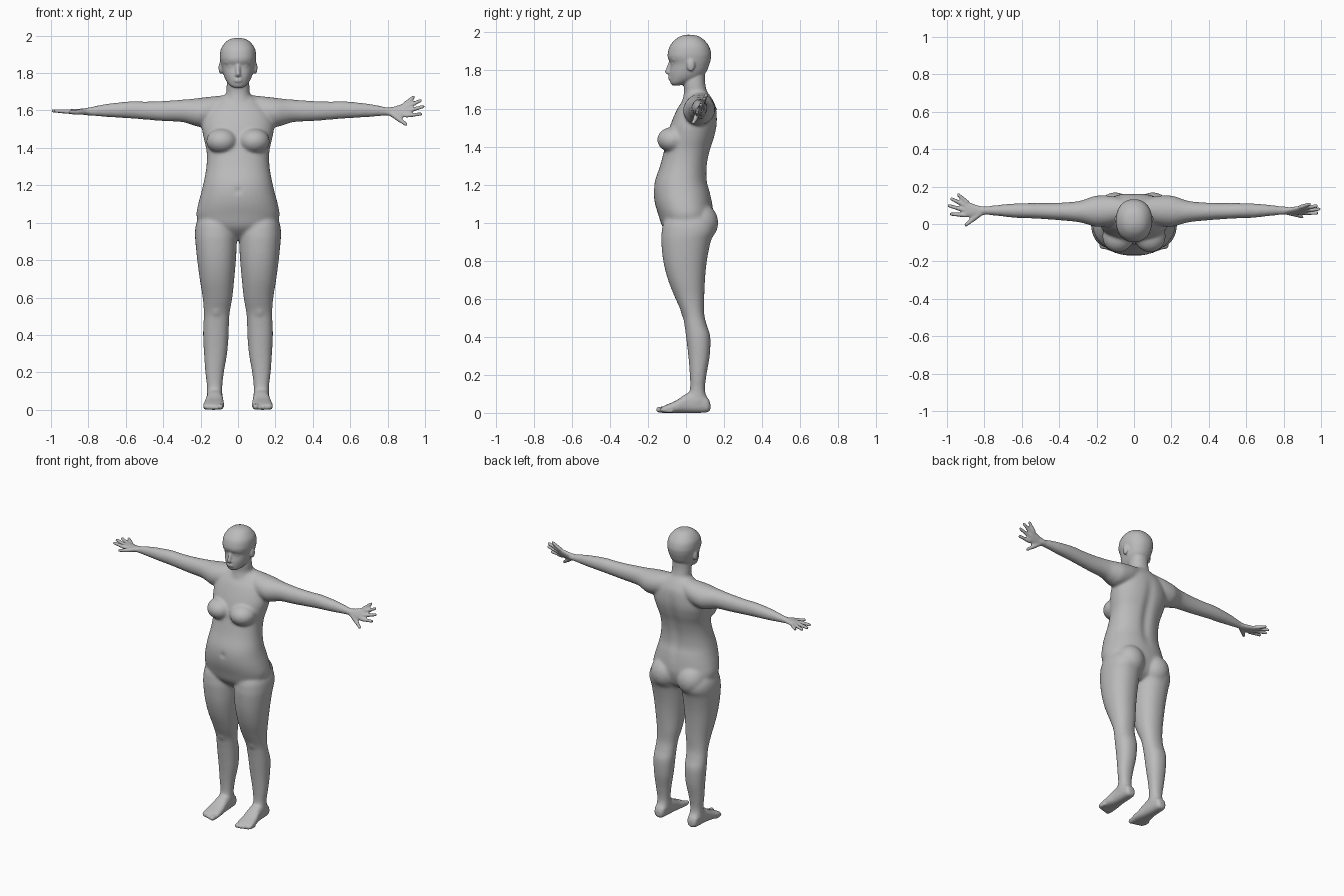
import bpy, bmesh, math
from mathutils import Vector, Matrix

cube = bpy.data.objects.get("Cube")
if cube:
    bpy.data.objects.remove(cube, do_unlink=True)

skin = bpy.data.materials.new("plain_grey")
skin.use_nodes = True
grey = (0.5, 0.5, 0.5, 1)
skin.diffuse_color = grey
skin.node_tree.nodes["Principled BSDF"].inputs["Base Color"].default_value = grey

bm = bmesh.new()
SIDES, STEPS = 40, 5
MIRROR = {side: Matrix.Diagonal((side, 1, 1, 1)) for side in (1, -1)}


def blend(rows):
    """Pass a smooth curve through the section rows."""
    rows = [Vector(r) for r in rows]
    padded = [rows[0]] + rows + [rows[-1]]
    for a, b, c, d in zip(padded, padded[1:], padded[2:], padded[3:]):
        for i in range(STEPS):
            t = i / STEPS
            yield b + (c - a) * t / 2 + (a - b * 2.5 + c * 2 - d / 2) * t**2 \
                + (b * 1.5 - a / 2 - c * 1.5 + d / 2) * t**3
    yield rows[-1]


def loft(axis, rows, matrix=Matrix(), power=2.2):
    """Closed skin over sections (position, low, high, low, high)."""
    u, v = [k for k in range(3) if k != axis]
    rings = []
    for t, u0, u1, v0, v1 in blend(rows):
        ring = []
        for i in range(SIDES):
            angle = math.tau * i / SIDES
            c, s = math.cos(angle), math.sin(angle)
            co = Vector((0, 0, 0))
            co[axis] = t
            co[u] = (u0 + u1) / 2 + (u1 - u0) / 2 * math.copysign(abs(c) ** (2 / power), c)
            co[v] = (v0 + v1) / 2 + (v1 - v0) / 2 * math.copysign(abs(s) ** (2 / power), s)
            ring.append(bm.verts.new(matrix @ co))
        rings.append(ring)
    for low, high in zip(rings, rings[1:]):
        for i in range(SIDES):
            j = (i + 1) % SIDES
            bm.faces.new((low[i], low[j], high[j], high[i]))
    bm.faces.new(rings[0])
    bm.faces.new(rings[-1])


def ellipsoid(center, radii, matrix=Matrix()):
    place = matrix @ Matrix.Translation(center) @ Matrix.Diagonal((*radii, 1))
    bmesh.ops.create_uvsphere(bm, u_segments=24, v_segments=16, radius=1, matrix=place)


def capsule(start, end, r0, r1, matrix=Matrix()):
    start, end = Vector(start), Vector(end)
    made = bmesh.ops.create_uvsphere(bm, u_segments=20, v_segments=14, radius=1)
    for v in made["verts"]:
        far = v.co.dot(end - start) > 0
        v.co = matrix @ (end + v.co * r1 if far else start + v.co * r0)


# Torso and neck: height, half width, front, back
torso = [(.91, .06, -.05, .07), (.94, .14, -.09, .11), (.98, .2, -.125, .13),
         (1.04, .222, -.145, .143), (1.1, .213, -.163, .138), (1.16, .197, -.17, .128),
         (1.22, .183, -.163, .113), (1.3, .169, -.136, .114), (1.38, .168, -.115, .13),
         (1.45, .183, -.1, .152), (1.52, .193, -.08, .165), (1.6, .17, -.045, .16),
         (1.65, .12, -.012, .138), (1.69, .06, .01, .11)]
neck = [(1.6, .08, -.03, .14), (1.65, .073, -.018, .128), (1.69, .063, -.01, .11),
        (1.74, .06, -.012, .1), (1.8, .055, 0, .1)]
# Head, with the face set back a little at the eyes
head = [(1.722, .025, -.072, -.03), (1.735, .045, -.082, .01), (1.76, .064, -.086, .07),
        (1.79, .077, -.087, .105), (1.835, .088, -.082, .124), (1.865, .095, -.095, .131),
        (1.89, .097, -.096, .132), (1.93, .091, -.084, .12), (1.965, .067, -.054, .09),
        (1.982, .04, -.024, .06), (1.988, .01, 0, .025)]
for sections in (torso, neck, head):
    loft(2, [(z, -w, w, front, back) for z, w, front, back in sections])

# Nose, lips and chin
capsule((0, -.084, 1.84), (0, -.098, 1.793), .009, .013)
for height in (1.757, 1.767):
    ellipsoid((0, -.083, height), (.026, .012, .006))
ellipsoid((0, -.066, 1.74), (.024, .018, .016))

leg = [(1.06, .06, .19, -.08, .1), (1, .02, .222, -.118, .145), (.95, .006, .23, -.128, .15),
       (.9, .006, .228, -.13, .13), (.8, .011, .218, -.12, .11), (.7, .02, .205, -.095, .1),
       (.6, .03, .189, -.055, .096), (.52, .044, .183, -.02, .096), (.46, .048, .185, -.008, .11),
       (.4, .05, .187, 0, .128), (.3, .058, .182, .012, .125), (.2, .075, .175, .02, .108),
       (.12, .084, .166, .02, .1), (.06, .083, .168, 0, .115), (.02, .09, .16, .02, .11)]
foot = [(.128, .105, .145, .015, .05), (.11, .09, .16, .003, .085), (.06, .084, .166, 0, .115),
        (0, .08, .17, 0, .1), (-.05, .076, .18, 0, .066), (-.1, .074, .186, 0, .044),
        (-.125, .08, .182, 0, .032), (-.135, .09, .165, .005, .025)]
arm = [(.04, .03, .13, 1.57, 1.685), (.12, -.005, .15, 1.53, 1.677), (.2, -.015, .152, 1.512, 1.668),
       (.25, -.002, .137, 1.524, 1.662), (.3, .01, .122, 1.538, 1.658), (.4, .02, .114, 1.543, 1.651),
       (.5, .027, .112, 1.551, 1.648), (.56, .03, .112, 1.556, 1.65), (.64, .033, .11, 1.561, 1.643),
       (.72, .042, .103, 1.566, 1.633), (.8, .05, .094, 1.573, 1.616), (.83, .055, .09, 1.577, 1.608)]
palm = [(.79, -.02, .022, -.016, .018), (.83, -.028, .028, -.016, .016),
        (.87, -.034, .042, -.014, .014), (.9, -.032, .052, -.012, .012), (.915, -.02, .04, -.008, .008)]
# Knuckle and tip of each finger, along the hand and across it
fingers = [((.9, -.023), (.977, -.017)), ((.908, .004), (.989, .028)),
           ((.904, .03), (.975, .064)), ((.893, .046), (.938, .085))]
HAND_TURN = {1: math.radians(62), -1: 0}

for side, mirror in MIRROR.items():
    # Eyes, brows and ears
    ellipsoid((.035, -.06, 1.836), (.018, .017, .012), mirror)
    capsule((.018, -.08, 1.86), (.06, -.062, 1.858), .011, .009, mirror)
    capsule((.007, -.088, 1.788), (.011, -.086, 1.787), .009, .008, mirror)
    ellipsoid((.092, .026, 1.828), (.012, .021, .034), mirror)
    # Bust, buttocks and kneecaps
    ellipsoid((.086, -.067, 1.436), (.084, .085, .068), mirror)
    ellipsoid((.1, .07, 1.0), (.098, .1, .105), mirror)
    ellipsoid((.115, .006, .535), (.035, .034, .045), mirror)
    # Limbs
    loft(2, leg, mirror)
    loft(0, arm, mirror, 2)
    loft(1, foot, mirror, 2.6)
    # Toes
    for i in range(5):
        size = .017 if i == 0 else .0125 - i * .0006
        x, tip = .094 + i * .02, -.142 + i * i * .0022
        capsule((x, tip + .03, size), (x, tip, size), size, size * .9, mirror)
    # Hands, turned about the arm
    turn = mirror @ Matrix.Translation((0, .07, 1.594)) @ Matrix.Rotation(HAND_TURN[side], 4, "X")
    loft(0, palm, turn)
    for knuckle, tip in fingers:
        capsule((*knuckle, 0), (*tip, .004), .0125, .0095, turn)
    capsule((.825, -.015, 0), (.868, -.05, -.004), .016, .013, turn)
    capsule((.868, -.05, -.004), (.898, -.075, -.004), .0125, .0095, turn)

bmesh.ops.recalc_face_normals(bm, faces=bm.faces)
mesh = bpy.data.meshes.new("body")
bm.to_mesh(mesh)
bm.free()
body = bpy.data.objects.new("body", mesh)
bpy.context.collection.objects.link(body)

# Fuse all the volumes into one skin
fuse = body.modifiers.new("fuse", "REMESH")
fuse.mode = "VOXEL"
fuse.voxel_size = .0065
graph = bpy.context.evaluated_depsgraph_get()
fused = bpy.data.meshes.new_from_object(body.evaluated_get(graph))
body.modifiers.clear()
body.data = fused
fused.materials.clear()
fused.materials.append(skin)

# Spine hollow and navel
for v in fused.vertices:
    x, y, z = v.co
    if y > .04 and 1.1 < z < 1.62:
        v.co.y -= .014 * math.exp(-(x / .03) ** 2) * math.sin(math.pi * (z - 1.1) / .52)
    elif y < -.1:
        v.co.y += .012 * math.exp(-(x**2 + (z - 1.17) ** 2) / .0002)

# Soften the joins strongly on the body, lightly on face, hands and feet
broad = body.vertex_groups.new(name="broad_forms")
broad.add([v.index for v in fused.vertices
           if abs(v.co.x) < .8 and .07 < v.co.z < 1.71], 1, "REPLACE")
for name, group, count in (("soften_joins", broad.name, 22), ("soften_all", "", 2)):
    soft = body.modifiers.new(name, "SMOOTH")
    soft.factor = .5
    soft.iterations = count
    soft.vertex_group = group

bpy.ops.object.select_all(action="DESELECT")
body.select_set(True)
bpy.context.view_layer.objects.active = body
bpy.ops.object.shade_smooth_by_angle(angle=math.radians(50))
